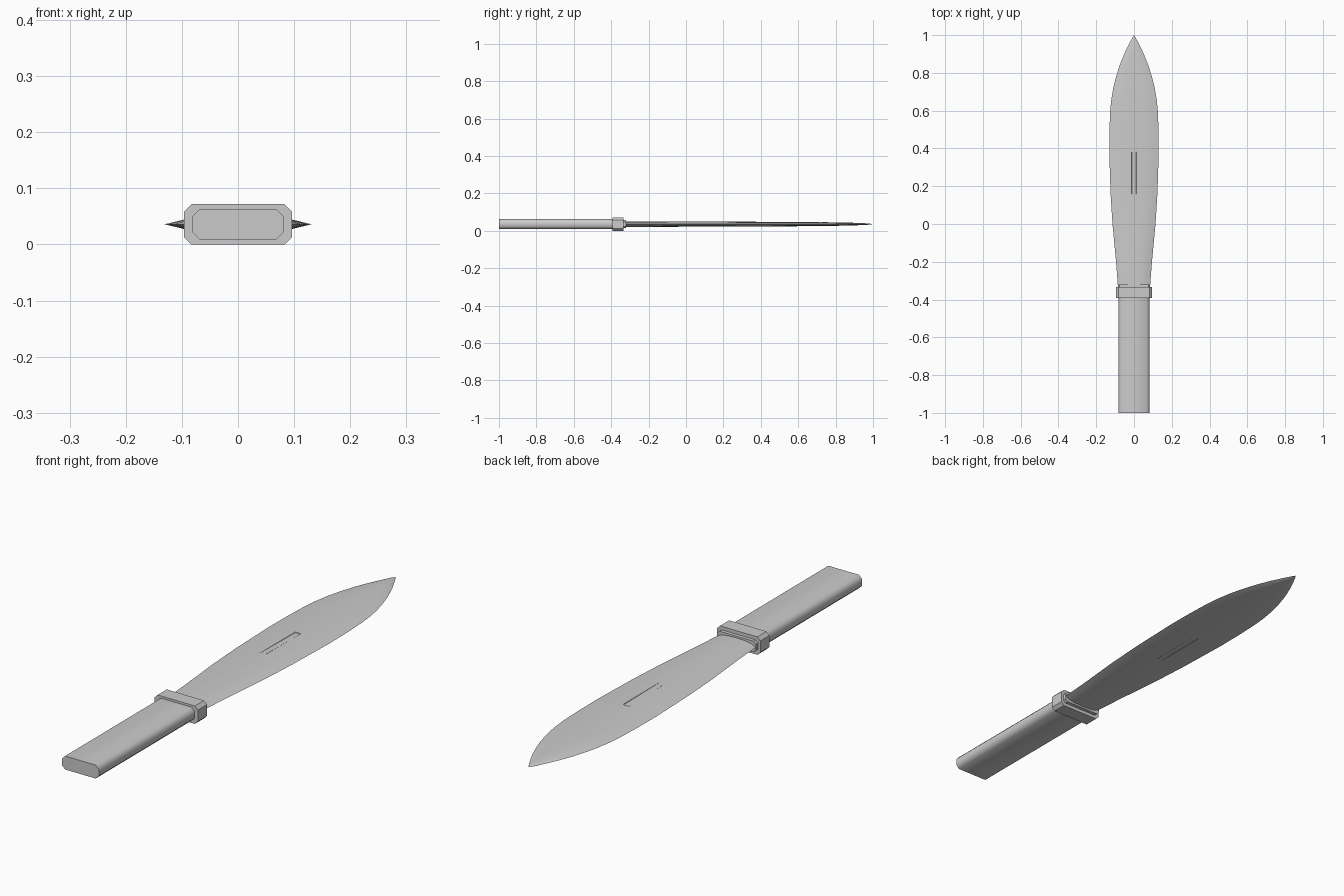
import bpy, bmesh, math

cube = bpy.data.objects.get("Cube")
if cube:
    bpy.data.objects.remove(cube, do_unlink=True)

MID = 0.036  # height of the centre plane

steel = bpy.data.materials.new("light grey")
steel.use_nodes = True
grey = (0.6, 0.6, 0.6, 1)
steel.diffuse_color = grey
steel.node_tree.nodes["Principled BSDF"].inputs["Base Color"].default_value = grey


def finish(bm, name, angle):
    bmesh.ops.recalc_face_normals(bm, faces=bm.faces)
    mesh = bpy.data.meshes.new(name)
    bm.to_mesh(mesh)
    bm.free()
    obj = bpy.data.objects.new(name, mesh)
    bpy.context.collection.objects.link(obj)
    mesh.materials.append(steel)
    bpy.ops.object.select_all(action='DESELECT')
    obj.select_set(True)
    bpy.context.view_layer.objects.active = obj
    bpy.ops.object.shade_smooth_by_angle(angle=math.radians(angle))
    return obj


def bar(name, half_x, half_z, cut, y0, y1, angle):
    """Bar along y with an eight-sided, corner-cut section."""
    corner = [(half_x, half_z - cut), (half_x - cut, half_z)]
    section = (corner + [(-x, z) for x, z in reversed(corner)]
               + [(-x, -z) for x, z in corner]
               + [(x, -z) for x, z in reversed(corner)])
    bm = bmesh.new()
    ends = [[bm.verts.new((x, y, MID + z)) for x, z in section] for y in (y0, y1)]
    for ring in ends:
        bm.faces.new(ring)
    n = len(section)
    for i in range(n):
        j = (i + 1) % n
        bm.faces.new((ends[0][i], ends[0][j], ends[1][j], ends[1][i]))
    return finish(bm, name, angle)


# Grip, guard and the small collar at the blade root
bar("handle", 0.082, 0.027, 0.014, -1.0, -0.38, 50)
bar("guard", 0.096, 0.036, 0.013, -0.392, -0.334, 30)
bar("collar", 0.086, 0.022, 0.010, -0.34, -0.32, 30)

# Blade stations: y, half width, half thickness
stations = [(-0.36, 0.083, 0.015), (-0.2, 0.095, 0.015), (0.0, 0.114, 0.014),
            (0.16, 0.124, 0.0135), (0.38, 0.131, 0.0125), (0.381, 0.131, 0.0125),
            (0.5, 0.130, 0.012), (0.6, 0.126, 0.0115), (0.66, 0.120, 0.011),
            (0.72, 0.110, 0.0105), (0.78, 0.095, 0.0095), (0.84, 0.076, 0.0085),
            (0.9, 0.052, 0.007), (0.95, 0.028, 0.005), (0.98, 0.012, 0.003)]
# Section from spine to edge: fraction of width, fraction of thickness
half = [(0.09, 1.0), (0.097, 1.0), (0.4, 0.93), (0.73, 0.68), (1.0, 0.0)]
section = [(-f, t) for f, t in reversed(half)] + half


def groove(y, f):
    """Shallow slot that deepens towards its square end."""
    if abs(f) < 0.095 and 0.16 <= y < 0.3805:
        return 0.0025 * (y - 0.16) / 0.22
    return 0.0


bm = bmesh.new()
for side in (1, -1):
    rows = [[bm.verts.new((f * w, y, MID + side * (t * h - groove(y, f))))
             for f, t in section] for y, w, h in stations]
    for a, b in zip(rows, rows[1:]):
        for i in range(len(section) - 1):
            bm.faces.new((a[i], a[i + 1], b[i + 1], b[i]))
    tip = bm.verts.new((0, 1.0, MID))
    for p, q in zip(rows[-1], rows[-1][1:]):
        bm.faces.new((p, q, tip))
bmesh.ops.remove_doubles(bm, verts=bm.verts, dist=0.00001)
bmesh.ops.holes_fill(bm, edges=bm.edges, sides=0)
finish(bm, "blade", 40)
